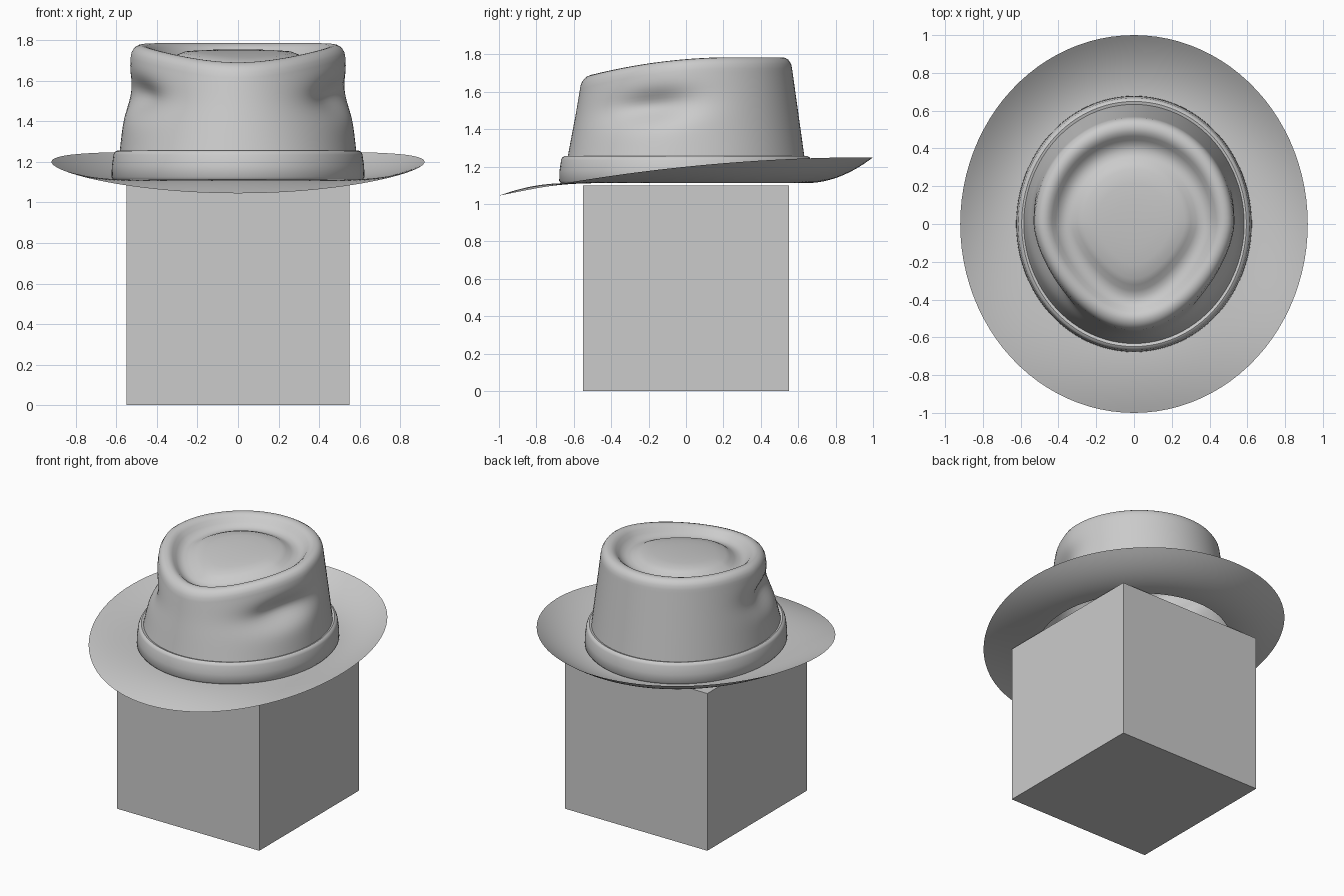
import bpy, bmesh
from math import sin, cos, tau, exp

if "Cube" in bpy.data.objects:
    bpy.data.objects.remove(bpy.data.objects["Cube"])

N = 96


def loft(name, rings, angle=0.7, cap=False):
    """Skin a list of point rings (N points each) into a smooth surface."""
    bm = bmesh.new()
    loops = [[bm.verts.new(p) for p in ring] for ring in rings]
    for a, b in zip(loops, loops[1:]):
        for i in range(N):
            j = (i + 1) % N
            bm.faces.new((a[i], a[j], b[j], b[i]))
    if cap:
        bm.faces.new(loops[-1])
    me = bpy.data.meshes.new(name)
    bm.to_mesh(me)
    bm.free()
    ob = bpy.data.objects.new(name, me)
    bpy.context.collection.objects.link(ob)
    bpy.context.view_layer.objects.active = ob
    ob.select_set(True)
    bpy.ops.object.shade_smooth_by_angle(angle=angle)
    ob.select_set(False)
    return ob


def ellipse(rx, ry, taper=0.0):
    """Oval outline narrowed toward the front (teardrop)."""
    pts = []
    for i in range(N):
        c, s = cos(tau * i / N), sin(tau * i / N)
        pts.append((rx * c * (1 - taper * max(0, -s) ** 1.3), ry * s))
    return pts


def crest(y):
    """Height of the crown's top ridge, dropping toward the front."""
    return 1.785 - 0.1 * max(0, (0.25 - y) / 0.78) ** 2


# Display block
bpy.ops.mesh.primitive_cube_add(size=1.1, location=(0, 0, 0.55))
block = bpy.context.object
block.name = "display_block"

# Brim: flat near the band, turned up at back and sides, down at front
rings = []
for k in range(15):
    t = k / 14
    ring = []
    for i in range(N):
        c, s = cos(tau * i / N), sin(tau * i / N)
        rim = 1.2 + 0.1025 * s - 0.0525 * s * s
        ring.append(((0.59 + 0.33 * t) * c, (0.64 + 0.36 * t) * s,
                     1.112 + (rim - 1.112) * t ** 2))
    rings.append(ring)
loft("hat_brim", rings)

# Ribbon band
profile = [(0.585, 1.113), (0.615, 1.113), (0.624, 1.125), (0.622, 1.18),
           (0.614, 1.235), (0.607, 1.25), (0.595, 1.256), (0.575, 1.25)]
loft("hat_band", [[(x, y, z) for x, y in ellipse(r, r + 0.054)] for r, z in profile])

# Crown wall with a pinched dent on each side
rings = [[(x, y, 1.112) for x, y in ellipse(0.59, 0.64)]]
for k in range(25):
    u = k / 24
    ring = []
    for x, y in ellipse(0.585 - 0.055 * u, 0.635 - 0.068 * u, 0.2 * u):
        z = 1.24 + (crest(y) - 0.06 - 1.24) * u
        dent = 0.085 * exp(-((y + 0.2) / 0.23) ** 2 - ((z - 1.52 - 0.1 * (y + 0.2)) / 0.085) ** 2)
        f = 1 - dent / 0.55
        ring.append((x * f, y * (1 - 0.4 * dent), z))
    rings.append(ring)

# Crown top: rounded ridge, teardrop groove, raised centre
top = [(0.525, 0.035, 0.2), (0.512, 0.014, 0.2), (0.495, 0.003, 0.2),
       (0.475, 0.0, 0.2), (0.455, 0.005, 0.21), (0.435, 0.02, 0.22),
       (0.415, 0.045, 0.24), (0.39, 0.065, 0.26), (0.36, 0.073, 0.28),
       (0.33, 0.066, 0.29), (0.30, 0.048, 0.3), (0.27, 0.036, 0.3),
       (0.2, 0.031, 0.28), (0.12, 0.03, 0.2), (0.04, 0.03, 0.0)]
for r, drop, k in top:
    rings.append([(x, y, crest(y) - drop) for x, y in ellipse(r, r * 1.07, k)])
loft("hat_crown", rings, angle=1.0, cap=True)
